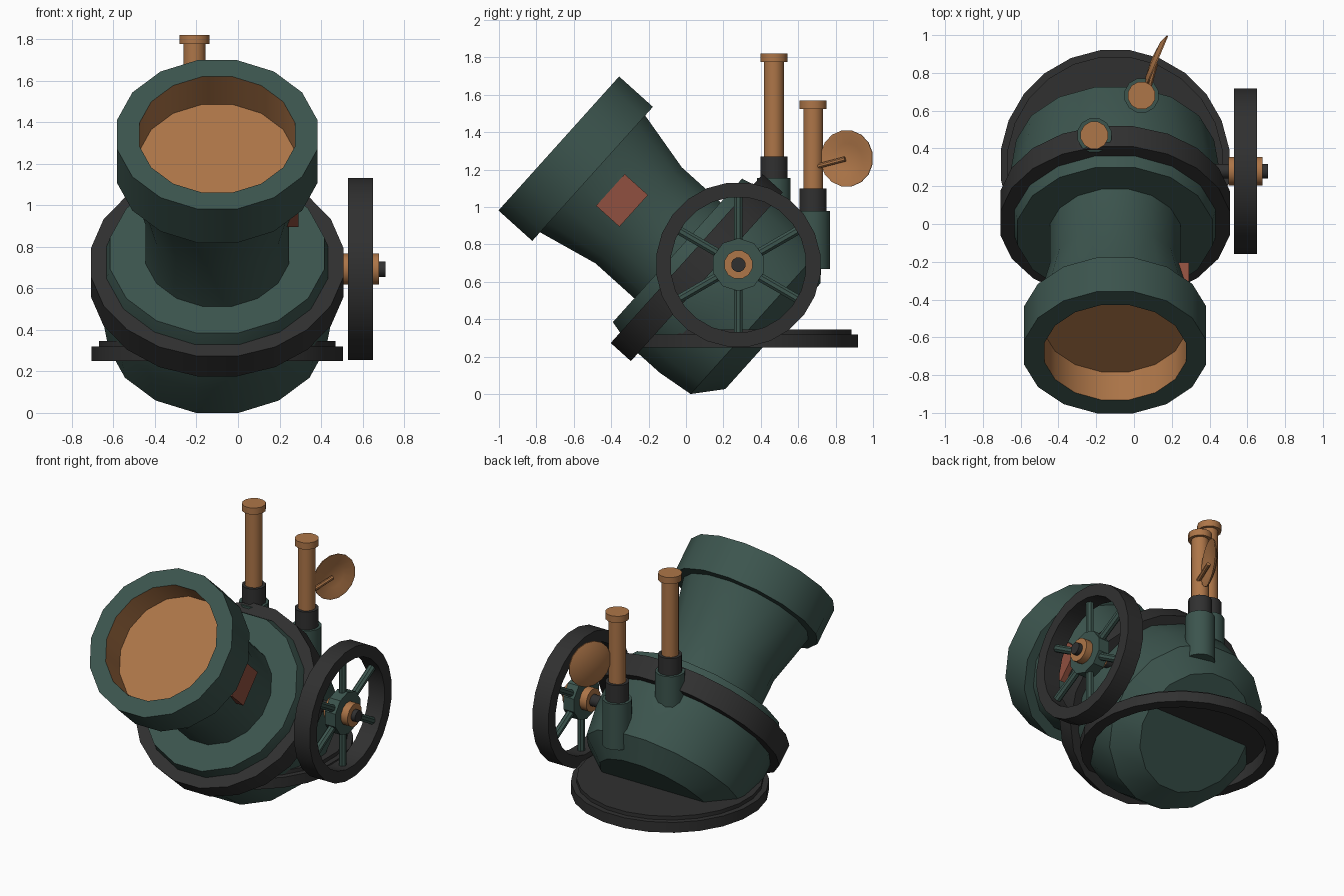
import bpy, bmesh
from math import pi, sin, cos, radians
from mathutils import Vector, Matrix

cube = bpy.data.objects.get("Cube")
if cube:
    bpy.data.objects.remove(cube, do_unlink=True)


def make_material(name, rgb):
    mat = bpy.data.materials.new(name)
    mat.use_nodes = True
    mat.diffuse_color = (*rgb, 1)
    mat.node_tree.nodes["Principled BSDF"].inputs["Base Color"].default_value = (*rgb, 1)
    return mat


GREEN = make_material("dark green paint", (0.045, 0.09, 0.076))
COPPER = make_material("copper", (0.42, 0.18, 0.065))
IRON = make_material("black iron", (0.03, 0.03, 0.03))
RED = make_material("dull red", (0.28, 0.08, 0.05))


def finish(name, bm, mat, matrix):
    mesh = bpy.data.meshes.new(name)
    bm.to_mesh(mesh)
    bm.free()
    mesh.materials.append(mat)
    obj = bpy.data.objects.new(name, mesh)
    bpy.context.collection.objects.link(obj)
    obj.matrix_world = matrix
    bpy.ops.object.select_all(action="DESELECT")
    obj.select_set(True)
    bpy.context.view_layer.objects.active = obj
    bpy.ops.object.shade_smooth_by_angle(angle=radians(35))
    return obj


def lathe(name, profile, sides, mat, matrix):
    """Turn a (radius, height) profile around local z; radii are to the flats."""
    bm = bmesh.new()
    rings = []
    for r, h in profile:
        r /= cos(pi / sides)
        angles = [2 * pi * (i + 0.5) / sides for i in range(sides)]
        rings.append([bm.verts.new((r * cos(a), r * sin(a), h)) for a in angles])
    for low, high in zip(rings, rings[1:]):
        for i in range(sides):
            j = (i + 1) % sides
            bm.faces.new((low[i], low[j], high[j], high[i]))
    bmesh.ops.remove_doubles(bm, verts=bm.verts, dist=0.0001)
    return finish(name, bm, mat, matrix)


def rod(name, start, end, r, mat, sides=12):
    start, end = Vector(start), Vector(end)
    axis = end - start
    matrix = Matrix.Translation(start) @ axis.to_track_quat("Z", "Y").to_matrix().to_4x4()
    length = axis.length
    return lathe(name, [(0, 0), (r, 0), (r, length), (0, length)], sides, mat, matrix)


def hoop(inner, outer, low, high):
    return [(inner, low), (outer, low), (outer, high), (inner, high), (inner, low)]


# Tilted barrel: local z runs from the muzzle down to the breech
X = -0.1
TILT = Matrix.Translation((X, -0.68, 1.34)) @ Matrix.Rotation(radians(-132), 4, "X")
lathe("barrel", [(0.375, 0), (0.482, 0), (0.482, 0.243), (0.42, 0.243), (0.345, 0.575),
                 (0.345, 0.854), (0.4, 0.854)], 16, GREEN, TILT)
lathe("bore", [(0, 0.2), (0.375, 0.2), (0.375, 0)], 16, COPPER, TILT)
lathe("body", [(0.34, 0.854), (0.516, 0.854), (0.535, 0.93), (0.55, 1.07), (0.55, 1.22),
               (0.524, 1.42), (0.38, 1.54), (0, 1.54)], 16, GREEN, TILT)
lathe("body_band", hoop(0.5, 0.607, 0.92, 1.065), 20, IRON, TILT)

# Red plate on the side of the neck
bm = bmesh.new()
bmesh.ops.create_cube(bm, size=1)
bmesh.ops.scale(bm, vec=(0.09, 0.228, 0.167), verts=bm.verts)
bmesh.ops.translate(bm, vec=(0.346, 0, 0.455), verts=bm.verts)
finish("side_plate", bm, RED, TILT)

# Stepped base, hollow underneath
lathe("base", [(0.53, 0.34), (0.53, 0.25), (0.605, 0.25), (0.605, 0.32), (0.57, 0.32),
               (0.57, 0.345), (0, 0.345)], 24, IRON, Matrix.Translation((X, 0.315, 0)))

# Hand wheel on the left side
WY, WZ = 0.28, 0.692
WHEEL = Matrix.Translation((0, WY, WZ)) @ Matrix.Rotation(pi / 2, 4, "Y")
lathe("wheel_rim", hoop(0.36, 0.438, 0.53, 0.65), 24, IRON, WHEEL)
for k in range(6):
    a = k * pi / 3
    rod("wheel_spoke", (0.59, WY, WZ),
        (0.59, WY + 0.38 * sin(a), WZ + 0.38 * cos(a)), 0.023, GREEN, 8)
rod("wheel_hub", (0.55, WY, WZ), (0.63, WY, WZ), 0.135, GREEN, 10)
rod("wheel_bushing", (0.5, WY, WZ), (0.68, WY, WZ), 0.075, COPPER)
rod("wheel_axle", (0.2, WY, WZ), (0.71, WY, WZ), 0.038, IRON)


# Upright pipes, each with socket, collar and cap
def pipe(name, x, y, bottom, collar, tube, top):
    def part(label, low, high, r, mat):
        rod(name + label, (x, y, low), (x, y, high), r, mat)
    part("_socket", bottom, collar, 0.09, GREEN)
    part("_collar", collar, tube, 0.072, IRON)
    part("_tube", tube, top - 0.02, 0.053, COPPER)
    part("_cap", top - 0.045, top, 0.072, COPPER)


pipe("tall_pipe", -0.21, 0.47, 0.85, 1.155, 1.27, 1.82)
pipe("short_pipe", 0.04, 0.68, 0.67, 0.98, 1.1, 1.57)

# Shallow dish beside the short pipe, held by a thin arm
facing = Vector((0.92, -0.385, 0))
centre = Vector((0.107, 0.865, 1.26)) - facing * 0.017
DISH = Matrix.Translation(centre) @ facing.to_track_quat("Z", "Y").to_matrix().to_4x4()
lathe("dish", [(0, 0), (0.1, 0.008), (0.149, 0.028), (0.149, 0.035), (0.135, 0.034),
               (0.08, 0.014), (0, 0.008)], 16, COPPER, DISH)
rod("dish_arm", (0.07, 0.69, 1.215), (0.115, 0.85, 1.257), 0.013, COPPER, 8)
